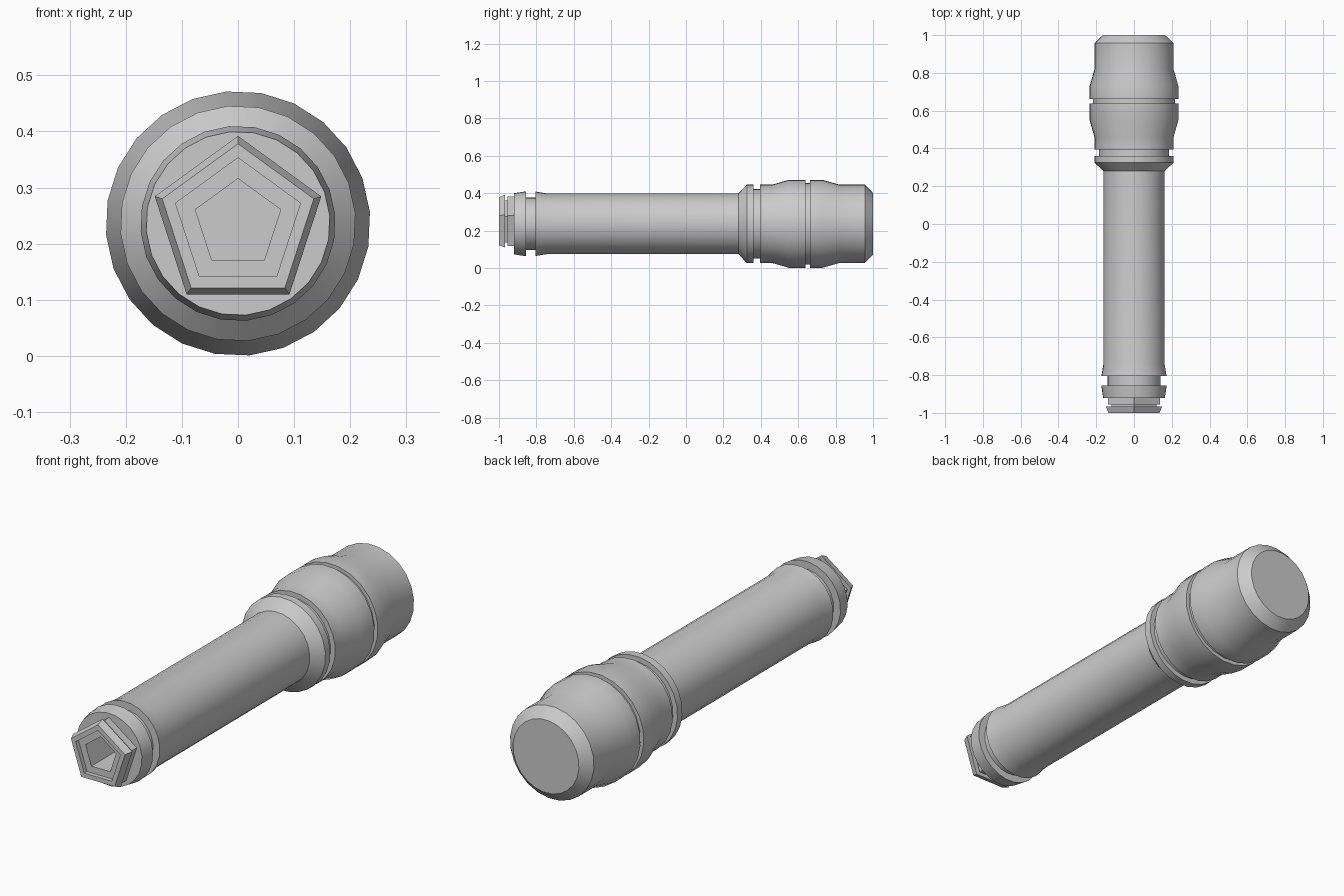
import bpy, bmesh, math

if "Cube" in bpy.data.objects:
    bpy.data.objects.remove(bpy.data.objects["Cube"])

CZ = 0.236          # height of the long axis
SIDES = 24
TURN = math.radians(5)


def lathe(name, profile, sides, turn=0.0, caps=True):
    """Revolve (y, radius) points around the horizontal y axis."""
    bm = bmesh.new()
    rings = []
    for y, r in profile:
        ring = []
        for i in range(sides):
            a = math.pi / 2 + turn + 2 * math.pi * i / sides
            ring.append(bm.verts.new((r * math.cos(a), y, CZ + r * math.sin(a))))
        rings.append(ring)
    for a, b in zip(rings, rings[1:]):
        for i in range(sides):
            j = (i + 1) % sides
            bm.faces.new((a[i], b[i], b[j], a[j]))
    if caps:
        bm.faces.new(rings[0])
        bm.faces.new(rings[-1][::-1])
    bmesh.ops.recalc_face_normals(bm, faces=bm.faces)
    mesh = bpy.data.meshes.new(name)
    bm.to_mesh(mesh)
    bm.free()
    ob = bpy.data.objects.new(name, mesh)
    bpy.context.collection.objects.link(ob)
    return ob


def activate(ob):
    bpy.ops.object.select_all(action='DESELECT')
    ob.select_set(True)
    bpy.context.view_layer.objects.active = ob


def smooth(ob, degrees=25):
    activate(ob)
    bpy.ops.object.shade_smooth_by_angle(angle=math.radians(degrees))


# Body: tip collar, groove, long shaft, flared ring and bulging grooved head
body = lathe("body", [
    (-0.92, 0.164), (-0.855, 0.174), (-0.855, 0.14), (-0.805, 0.14),
    (-0.805, 0.173), (-0.745, 0.163), (0.28, 0.163),
    (0.325, 0.210), (0.36, 0.210), (0.36, 0.187), (0.395, 0.187),
    (0.395, 0.210), (0.46, 0.210), (0.55, 0.236), (0.638, 0.236),
    (0.638, 0.219), (0.662, 0.219), (0.662, 0.236), (0.73, 0.236),
    (0.82, 0.210), (0.957, 0.210), (1.0, 0.165),
], SIDES, TURN)

# Five-sided bore cut into the tip of the body
cutter = lathe("bore_cutter", [(-1.1, 0.08), (-0.72, 0.08)], 5)
cutter.hide_render = True
mod = body.modifiers.new("bore", 'BOOLEAN')
mod.operation = 'DIFFERENCE'
mod.solver = 'EXACT'
mod.object = cutter
activate(body)
bpy.ops.object.modifier_apply(modifier=mod.name)
bpy.data.objects.remove(cutter)
smooth(body)

# Five-sided nozzle with a stepped mouth, neck groove and hollow centre
nozzle = lathe("nozzle", [
    (-0.92, 0.08), (-0.98, 0.08), (-0.98, 0.117), (-1.0, 0.117),
    (-1.0, 0.142), (-0.967, 0.156), (-0.967, 0.125), (-0.955, 0.125),
    (-0.955, 0.145), (-0.92, 0.145),
], 5, caps=False)
# Make sure the open shell faces outward: the front rim must point to -y
if min(nozzle.data.polygons, key=lambda p: p.center.y).normal.y > 0:
    nozzle.data.flip_normals()
